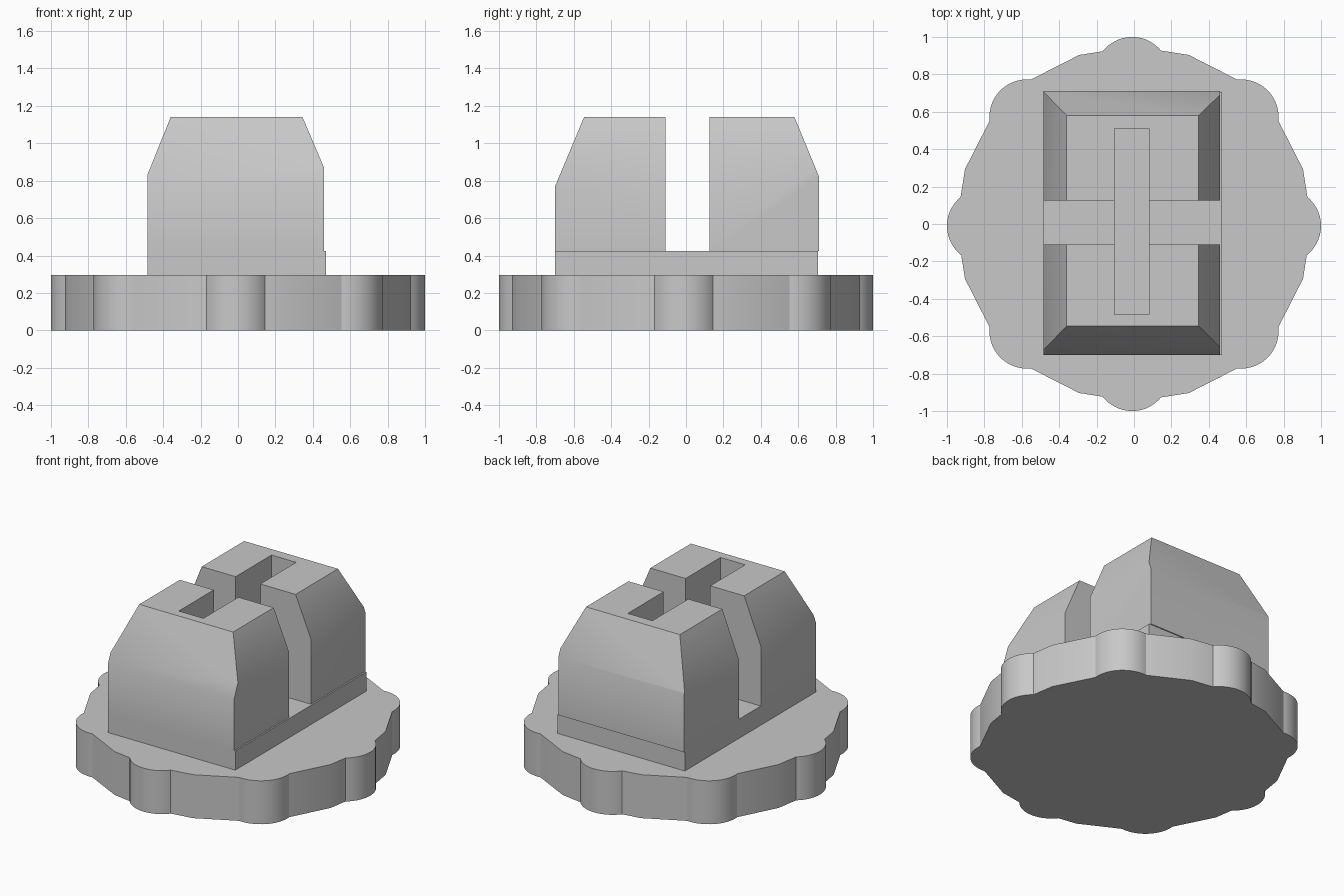
import bpy, bmesh
from math import radians, sin, cos
from mathutils import Vector

if "Cube" in bpy.data.objects:
    bpy.data.objects.remove(bpy.data.objects["Cube"])

grey = bpy.data.materials.new("plain_grey")
grey.use_nodes = True
colour = (0.58, 0.58, 0.58, 1)
grey.diffuse_color = colour
grey.node_tree.nodes["Principled BSDF"].inputs["Base Color"].default_value = colour

BASE_TOP, SLAB_TOP, TOP = 0.295, 0.425, 1.14


def finish(bm, name):
    bmesh.ops.recalc_face_normals(bm, faces=bm.faces)
    mesh = bpy.data.meshes.new(name)
    bm.to_mesh(mesh)
    bm.free()
    mesh.materials.append(grey)
    obj = bpy.data.objects.new(name, mesh)
    bpy.context.collection.objects.link(obj)
    return obj


def box_bm(lo, hi):
    bm = bmesh.new()
    bmesh.ops.create_cube(bm, size=1)
    for v in bm.verts:
        v.co = Vector(h if c > 0 else l for c, l, h in zip(v.co, lo, hi))
    return bm


def prism(name, centre, radius, sides):
    bm = bmesh.new()
    ring = [bm.verts.new((centre[0] + radius * cos(radians(360 * i / sides)),
                          centre[1] + radius * sin(radians(360 * i / sides)), 0))
            for i in range(sides)]
    face = bm.faces.new(ring)
    top = bmesh.ops.extrude_face_region(bm, geom=[face])["geom"]
    for v in top:
        if isinstance(v, bmesh.types.BMVert):
            v.co.z = BASE_TOP
    return finish(bm, name)


def boolean(obj, tool, operation):
    mod = obj.modifiers.new(tool.name, "BOOLEAN")
    mod.object, mod.operation, mod.solver = tool, operation, "EXACT"
    bpy.context.view_layer.objects.active = obj
    bpy.ops.object.modifier_apply(modifier=mod.name)
    bpy.data.objects.remove(tool)


def smooth(obj):
    bpy.ops.object.select_all(action="DESELECT")
    obj.select_set(True)
    bpy.context.view_layer.objects.active = obj
    bpy.ops.object.shade_smooth_by_angle(angle=radians(30))


# Base: twenty-sided plate with eight rounded lobes
base = prism("base_plate", (0, 0), 0.95, 20)
for s in (-1, 1):
    centres = [(s * 0.8, -0.01), (-0.01, s * 0.8), (s * 0.573, 0.573), (s * 0.573, -0.573)]
    for c in centres:
        boolean(base, prism("lobe", c, 0.2, 48), "UNION")
smooth(base)

# Low slab under the block, slightly proud on one side
slab = finish(box_bm((-0.485, -0.7, BASE_TOP), (0.47, 0.705, SLAB_TOP)), "block_foot")

# Upper block with its four top edges sloped
bm = box_bm((-0.485, -0.7, SLAB_TOP), (0.46, 0.712, TOP))
slopes = [  # axis, side, position at the top, run, drop
    (0, -1, -0.36, 0.125, 0.31), (0, 1, 0.345, 0.115, 0.27),
    (1, -1, -0.545, 0.155, 0.37), (1, 1, 0.58, 0.132, 0.32)]
for axis, side, pos, run, drop in slopes:
    point, normal = Vector((0, 0, TOP)), Vector((0, 0, run))
    point[axis], normal[axis] = pos, side * drop
    bmesh.ops.bisect_plane(bm, geom=bm.verts[:] + bm.edges[:] + bm.faces[:],
                           plane_co=point, plane_no=normal, clear_outer=True)
    rim = [e for e in bm.edges if e.is_boundary]
    bmesh.ops.holes_fill(bm, edges=rim)
block = finish(bm, "upper_block")

# Cross channel through the block, long slot through block and foot
boolean(block, finish(box_bm((-1, -0.11, 0.3), (1, 0.125, 1.5)), "channel"), "DIFFERENCE")
for part in (block, slab):
    boolean(part, finish(box_bm((-0.105, -0.485, 0.2), (0.08, 0.51, 1.5)), "slot"), "DIFFERENCE")
    smooth(part)
